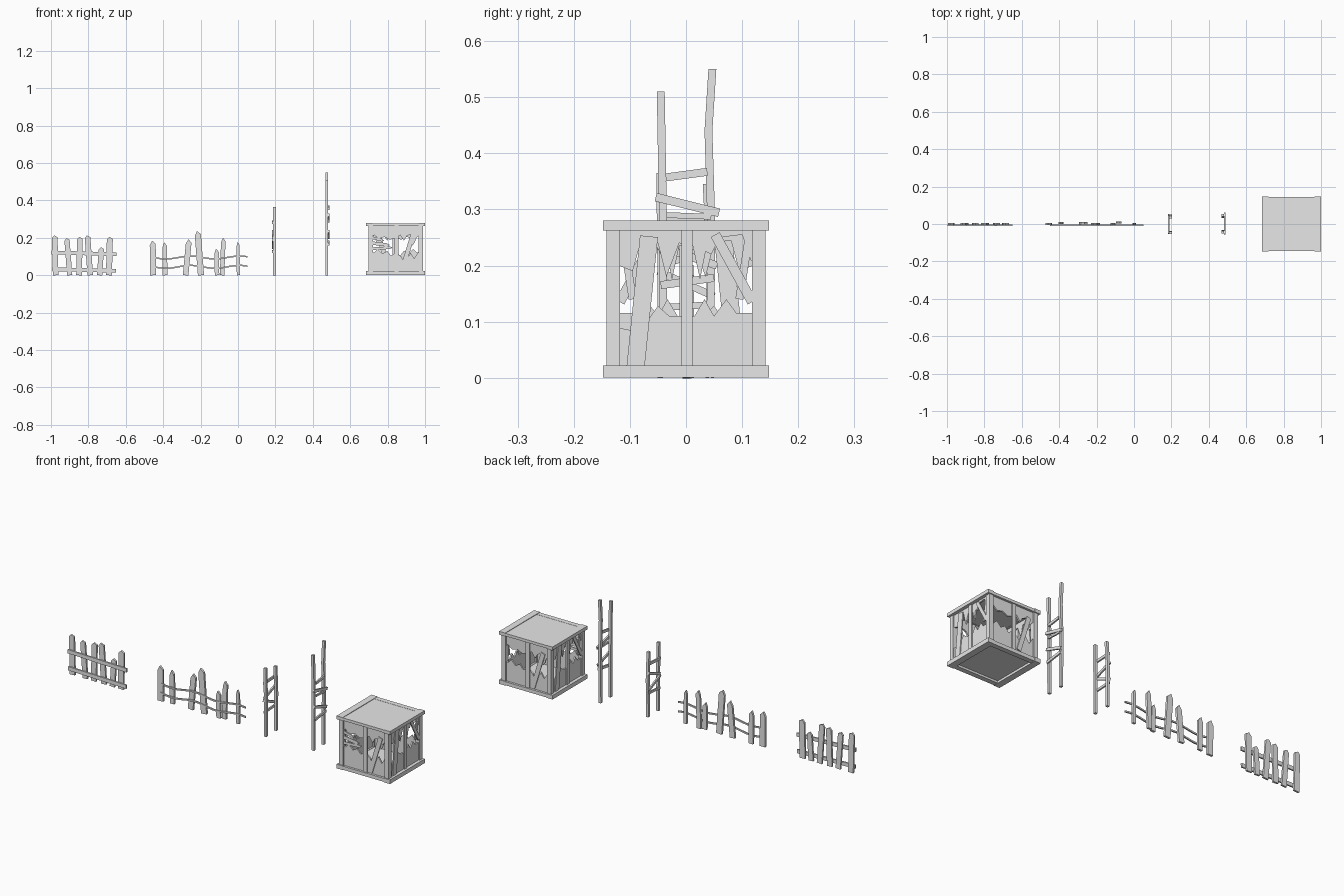
import bpy, bmesh, math
from mathutils import Matrix, Vector

cube = bpy.data.objects.get("Cube")
if cube:
    bpy.data.objects.remove(cube, do_unlink=True)

grey = bpy.data.materials.new("weathered_grey")
grey.use_nodes = True
COLOUR = (0.8, 0.8, 0.8, 1)
grey.diffuse_color = COLOUR
grey.node_tree.nodes["Principled BSDF"].inputs["Base Color"].default_value = COLOUR


def frame(turn, x, out=0.0):
    """Upright drawing plane: local x across, z up, local -y outward."""
    return (Matrix.Translation((x, 0, 0)) @ Matrix.Rotation(math.radians(turn), 4, 'Z')
            @ Matrix.Translation((0, -out, 0)))


def prism(name, outline, place, depth):
    """Extrude a flat outline symmetrically about its plane."""
    bm = bmesh.new()
    face = bm.faces.new([bm.verts.new((u, -depth / 2, z)) for u, z in outline])
    ext = bmesh.ops.extrude_face_region(bm, geom=[face])
    moved = [v for v in ext["geom"] if isinstance(v, bmesh.types.BMVert)]
    bmesh.ops.translate(bm, verts=moved, vec=(0, depth, 0))
    bmesh.ops.recalc_face_normals(bm, faces=bm.faces)
    bmesh.ops.triangulate(bm, faces=[f for f in bm.faces if len(f.verts) > 4])
    mesh = bpy.data.meshes.new(name)
    bm.to_mesh(mesh)
    bm.free()
    mesh.materials.append(grey)
    obj = bpy.data.objects.new(name, mesh)
    obj.matrix_world = place
    bpy.context.collection.objects.link(obj)
    return obj


def strip(name, path, width, place, depth, tip=0.0):
    """Board following a path, with an optional pointed end."""
    pts = [Vector(p) for p in path]
    run = (pts[-1] - pts[0]).normalized()
    side = Vector((-run.y, run.x)) * width / 2
    left = [p + side for p in pts]
    right = [p - side for p in pts]
    end = []
    if tip:
        left[-1] = left[-1] - run * tip
        right[-1] = right[-1] - run * tip * 0.7
        end = [pts[-1] + side * 0.2]
    return prism(name, left + end + right[::-1], place, depth)


def box(name, lo, hi):
    place = Matrix.Translation((0, (lo[1] + hi[1]) / 2, 0))
    outline = [(lo[0], lo[2]), (hi[0], lo[2]), (hi[0], hi[2]), (lo[0], hi[2])]
    return prism(name, outline, place, hi[1] - lo[1])


# Picket fence with two flat rails: foot x, top x, height, width
plane = frame(0, 0)
for foot, top, high, wide in [(-.975, -.98, .213, .03), (-.9, -.915, .198, .028),
                              (-.85, -.845, .205, .03), (-.79, -.805, .213, .03),
                              (-.74, -.73, .15, .028), (-.69, -.685, .205, .032)]:
    strip("board_fence_picket", [(foot, 0), (top, high)], wide, plane, .01, .014)
for a, b in [((-.998, .122), (-.65, .112)), ((-.995, .032), (-.652, .024))]:
    strip("board_fence_rail", [a, b], .02, frame(0, 0, .008), .008)

# Picket fence strung on two sagging wires
for foot, top, high, wide, out in [(-.455, -.456, .185, .032, 0), (-.39, -.392, .175, .025, -.006),
                                   (-.28, -.262, .192, .03, -.004), (-.198, -.216, .236, .033, 0),
                                   (-.112, -.115, .142, .024, 0), (-.085, -.078, .2, .024, -.008),
                                   (.002, 0, .178, .017, 0)]:
    strip("wire_fence_picket", [(foot, 0), (top, high)], wide, frame(0, 0, out), .012, .025)
for z in (.095, .045):
    path = [(-.45 + .5 * i / 16, z - .008 * math.sin(i * .75)) for i in range(17)]
    strip("wire_fence_wire", path, .008, frame(0, 0, .006), .007)


# Ladders with crooked rails and loose rungs
def ladder(name, x, rails, rungs, out):
    for path in rails:
        strip(name + "_rail", path, .014, frame(90, x), .014)
    for a, b, wide in rungs:
        strip(name + "_rung", [a, b], wide, frame(90, x, out), .008)


ladder("tall_ladder", .475,
       [[(-.04, 0), (-.041, .28), (-.045, .51)],
        [(.043, 0), (.045, .28), (.04, .44), (.047, .55)]],
       [((-.036, .357), (.038, .367), .014), ((-.054, .322), (.059, .294), .015),
        ((-.035, .29), (.045, .287), .01), ((-.05, .235), (.055, .2), .014),
        ((-.045, .165), (.05, .178), .014)], .009)
ladder("short_ladder", .195,
       [[(-.044, 0), (-.044, .2), (-.046, .365)], [(.042, 0), (.044, .2), (.037, .345)]],
       [((-.05, .28), (.045, .285), .014), ((-.045, .2), (.05, .235), .014),
        ((-.05, .19), (.05, .145), .013), ((-.045, .125), (.045, .13), .012)], -.009)

# Crate: floor, lid and the beams framing them
CX, HALF = .8425, .1475
box("crate_floor", (CX - .14, -.135, .012), (CX + .14, .135, .02))
box("crate_lid", (CX - .135, -.135, .264), (CX + .135, .135, .277))
for s in (-1, 1):
    for z0, z1 in ((0, .022), (.262, .28)):
        out, inn = sorted((s * HALF, s * (HALF - .03)))
        wide_out, wide_in = sorted((s * (HALF + .01), s * (HALF - .025)))
        box("crate_end_beam", (CX + wide_out, -HALF, z0), (CX + wide_in, HALF, z1))
        box("crate_cross_beam", (CX - .123, out + .002, z0 + .001),
            (CX + .123, inn - .002, z1 - .002))

# Corner posts
for sx in (-1, 1):
    for sy in (-1, 1):
        x, y = CX + sx * .134, sy * .13
        box("crate_corner_post", (x - .012, y - .012, .01), (x + .012, y + .012, .27))

# Broken end walls: jagged lower and upper panels
LOW = [(-.135, .015), (.135, .015), (.135, .115), (.09, .115), (.072, .14), (.05, .11),
       (.033, .14), (.015, .11), (-.03, .11), (-.05, .128), (-.07, .1), (-.1, .085), (-.135, .092)]
HIGH = [(-.135, .27), (-.135, .195), (-.12, .2), (-.095, .19), (-.08, .245), (-.05, .24),
        (-.035, .18), (-.012, .24), (.012, .235), (.025, .175), (.035, .225), (.045, .22),
        (.06, .25), (.1, .255), (.115, .21), (.135, .2), (.135, .27)]
# Broken long walls: one open hole, one splintered half
SIDE_LOW = [(-.135, .015), (.135, .015), (.135, .13), (.118, .12), (.1, .09), (.08, .12),
            (.05, .065), (.03, .1), (.0, .12), (-.025, .105), (-.045, .13), (-.07, .115),
            (-.095, .14), (-.115, .12), (-.135, .13)]
SIDE_HIGH = [(-.135, .27), (-.135, .2), (-.115, .215), (-.09, .195), (-.06, .205), (-.03, .19),
             (0, .2), (.025, .215), (.045, .185), (.06, .21), (.085, .22), (.105, .19),
             (.12, .21), (.135, .2), (.135, .27)]

for turn in (90, 270):
    wall = frame(turn, CX, .136)
    face = frame(turn, CX, .142)
    prism("end_wall_lower_panel", LOW, wall, .008)
    prism("end_wall_upper_panel", HIGH, wall, .008)
    strip("end_wall_centre_post", [(.002, .015), (.002, .27)], .02, face, .008)
    strip("end_wall_leaning_plank", [(-.09, .018), (-.066, .252)], .032, face, .006)
    strip("end_wall_brace", [(.052, .255), (.118, .135)], .018, face, .006)
    strip("end_wall_splinter", [(.095, .14), (.112, .25)], .014, wall, .006)

for turn in (0, 180):
    wall = frame(turn, CX, .13)
    face = frame(turn, CX, .136)
    prism("side_wall_lower_panel", SIDE_LOW, wall, .008)
    prism("side_wall_upper_panel", SIDE_HIGH, wall, .008)
    strip("side_wall_centre_post", [(.005, .015), (.005, .27)], .022, face, .008)
    strip("side_wall_brace", [(.035, .03), (.095, .225)], .024, face, .006)
    strip("side_wall_stub", [(.115, .255), (.09, .16)], .018, wall, .006, .02)

# Loose broken boards across the front opening
front = frame(0, CX, .136)
for a, b, wide in [((-.125, .172), (-.03, .16), .018), ((-.125, .142), (-.015, .148), .014),
                   ((-.125, .2), (-.06, .185), .014)]:
    strip("front_loose_board", [a, b], wide, front, .006, .02)
